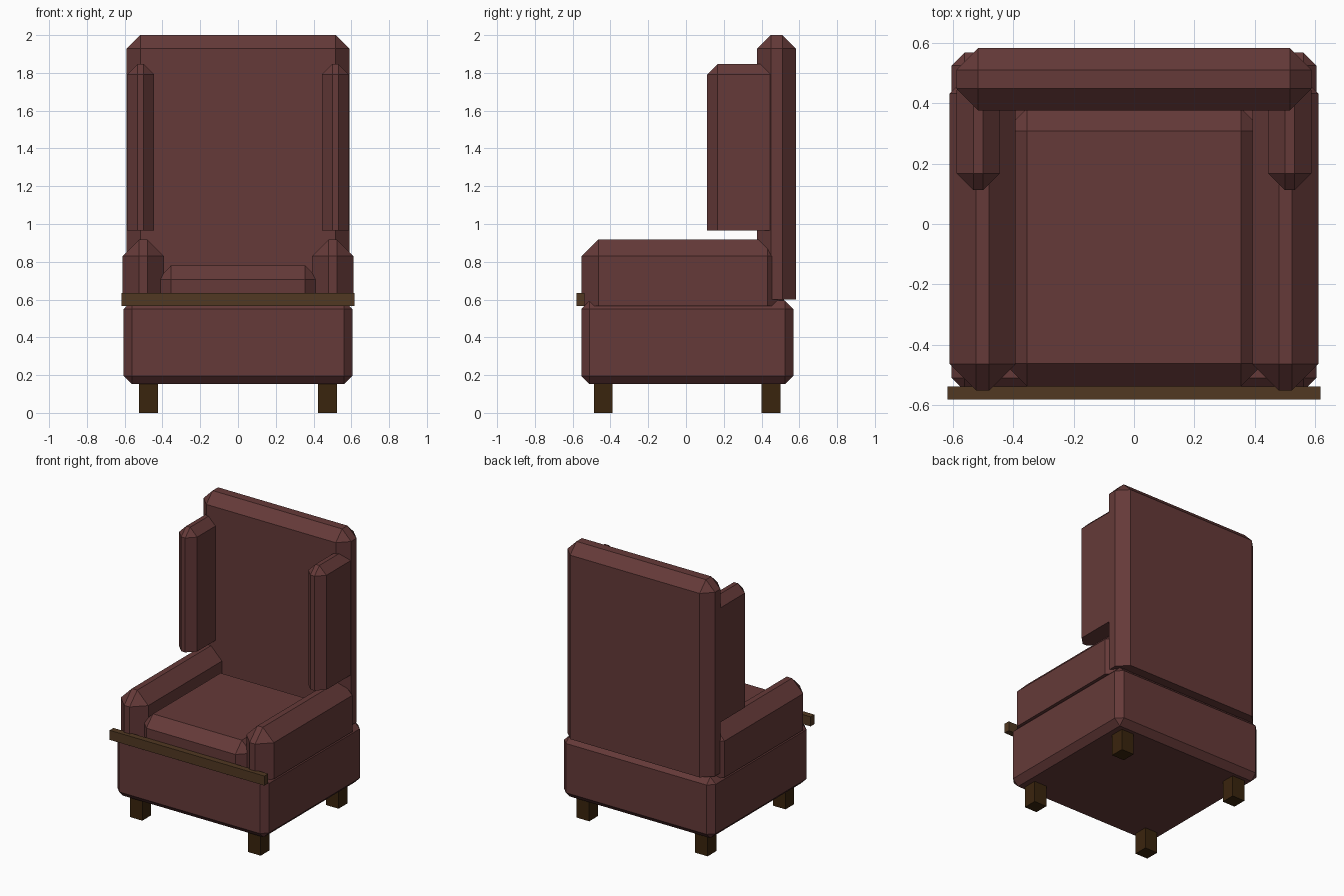
import bpy, bmesh

if "Cube" in bpy.data.objects:
    bpy.data.objects.remove(bpy.data.objects["Cube"])


def material(name, rgb):
    m = bpy.data.materials.new(name)
    m.diffuse_color = (*rgb, 1)
    m.use_nodes = True
    m.node_tree.nodes["Principled BSDF"].inputs["Base Color"].default_value = m.diffuse_color
    return m


LEATHER = material("dark red upholstery", (0.130, 0.042, 0.040))
RAIL = material("brown wood", (0.083, 0.040, 0.016))
LEG = material("dark wood", (0.042, 0.018, 0.004))


def box(name, x, y, z, mat, bevel=0.0, bevel_bottom=False):
    """Box from (min, max) ranges; chamfered all round, base edges optional."""
    bm = bmesh.new()
    bmesh.ops.create_cube(bm, size=1)
    for v in bm.verts:
        v.co = [r[0] + (c + 0.5) * (r[1] - r[0]) for c, r in zip(v.co, (x, y, z))]
    if bevel:
        edges = [e for e in bm.edges
                 if bevel_bottom or any(v.co.z > z[0] + 1e-4 for v in e.verts)]
        bmesh.ops.bevel(bm, geom=edges, offset=bevel, segments=1,
                        affect='EDGES', clamp_overlap=True)
    me = bpy.data.meshes.new(name)
    bm.to_mesh(me)
    bm.free()
    me.materials.append(mat)
    ob = bpy.data.objects.new(name, me)
    bpy.context.collection.objects.link(ob)
    return ob


def pair(name, x, *args, **kw):
    """Same box on the right and mirrored on the left."""
    box("right_" + name, x, *args, **kw)
    box("left_" + name, (-x[1], -x[0]), *args, **kw)


# Upholstered body
box("seat_base", (-0.605, 0.605), (-0.553, 0.568), (0.152, 0.594), LEATHER, 0.043, True)
box("seat_cushion", (-0.43, 0.43), (-0.538, 0.383), (0.56, 0.78), LEATHER, 0.075)
box("backrest", (-0.589, 0.589), (0.377, 0.583), (0.60, 2.0), LEATHER, 0.072)

# Armrests and wings
pair("armrest", (0.392, 0.611), (-0.552, 0.52), (0.567, 0.918), LEATHER, 0.088)
pair("wing", (0.444, 0.588), (0.112, 0.50), (0.965, 1.847), LEATHER, 0.056)

# Wooden rail and legs
box("front_rail", (-0.618, 0.618), (-0.581, -0.538), (0.567, 0.636), RAIL)
pair("front_leg", (0.423, 0.523), (-0.488, -0.388), (0.0, 0.17), LEG)
pair("back_leg", (0.423, 0.523), (0.40, 0.50), (0.0, 0.17), LEG)
